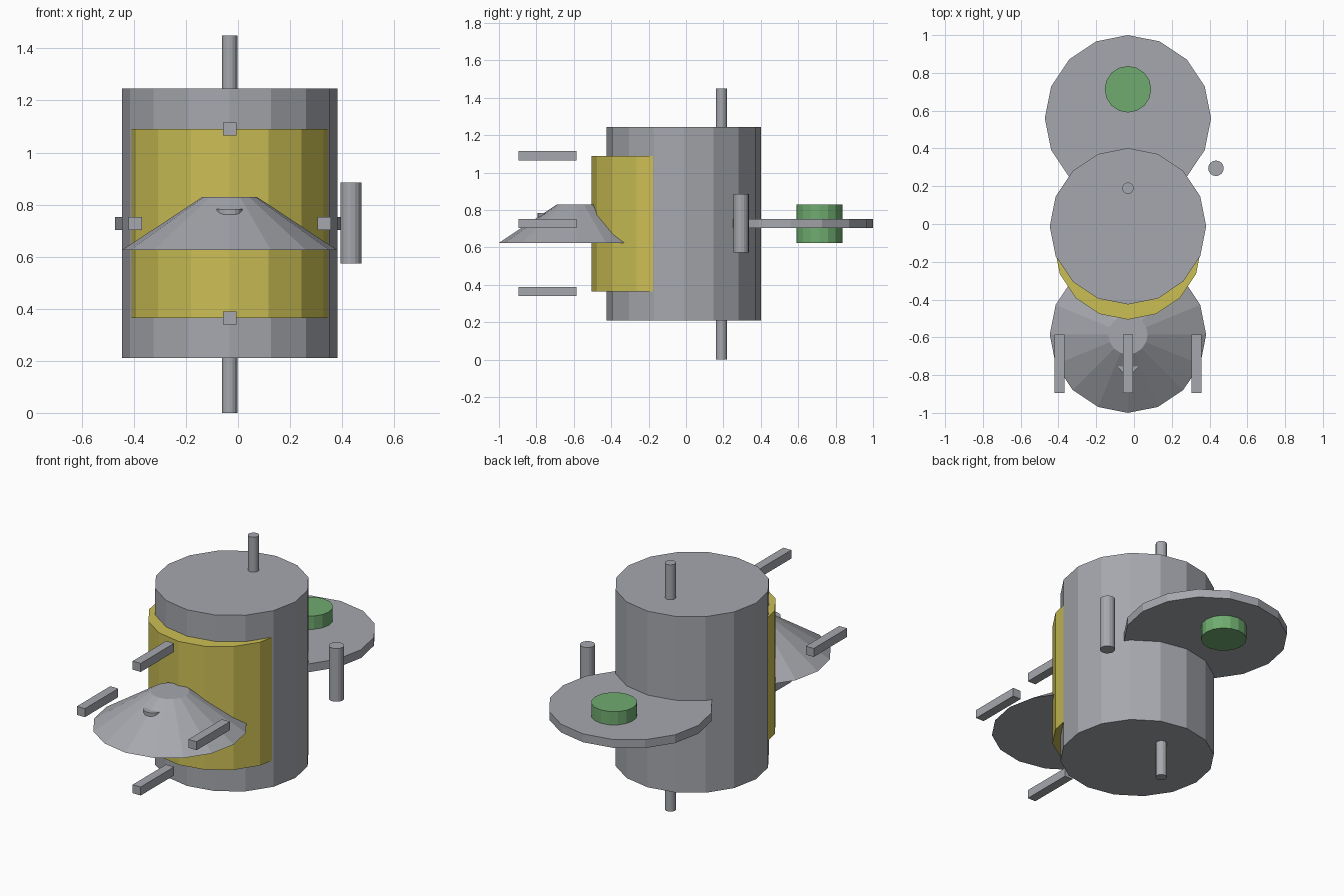
import bpy
from math import pi

cube = bpy.data.objects.get("Cube")
if cube:
    bpy.data.objects.remove(cube, do_unlink=True)


def material(name, rgb):
    mat = bpy.data.materials.new(name)
    mat.use_nodes = True
    colour = (*rgb, 1)
    mat.diffuse_color = colour
    mat.node_tree.nodes["Principled BSDF"].inputs["Base Color"].default_value = colour
    return mat


GREY = material("metal grey", (0.38, 0.39, 0.42))
YELLOW = material("panel yellow", (0.6, 0.52, 0.09))
GREEN = material("port green", (0.16, 0.41, 0.16))

AXIS = -0.032   # x of the model's own symmetry plane
SIDES = 16


def finish(name, mat):
    obj = bpy.context.object
    obj.name = obj.data.name = name
    obj.data.materials.append(mat)
    return obj


def drum(name, x, y, radius, bottom, top, mat=GREY, top_radius=None):
    """Upright flat-sided cylinder or cone section between two heights."""
    bpy.ops.mesh.primitive_cone_add(
        vertices=SIDES, radius1=radius,
        radius2=radius if top_radius is None else top_radius,
        depth=top - bottom, location=(x, y, (bottom + top) / 2))
    return finish(name, mat)


def bar(name, x, z):
    """Square bar pointing forward."""
    bpy.ops.mesh.primitive_cube_add(size=1, location=(x, -0.74, z))
    bpy.context.object.scale = (0.052, 0.31, 0.05)
    bpy.ops.object.transform_apply(location=False, rotation=False, scale=True)
    return finish(name, GREY)


# Main body with the yellow panel bulging from its front
drum("body", AXIS, -0.012, 0.414, 0.21, 1.245)
drum("front_panel", AXIS, -0.116, 0.39, 0.365, 1.09, YELLOW)

# Rod through the body and the short tube at its left side
drum("axle_rod", AXIS, 0.19, 0.03, 0, 1.45)
drum("side_tube", 0.434, 0.295, 0.041, 0.573, 0.885)

# Rear platform with the green port through it
drum("rear_platform", AXIS, 0.56, 0.44, 0.703, 0.752)
drum("rear_port", AXIS, 0.713, 0.123, 0.625, 0.83, GREEN)

# Front cone with a small stud
drum("front_cone", AXIS, -0.586, 0.414, 0.625, 0.83, top_radius=0.104)
drum("cone_stud", AXIS, -0.742, 0.052, 0.67, 0.783)

# Four bars around the cone
MID, REACH = 0.728, 0.363
bar("upper_bar", AXIS, MID + REACH)
bar("lower_bar", AXIS, MID - REACH)
bar("left_bar", AXIS + REACH, MID)
bar("right_bar", AXIS - REACH, MID)
